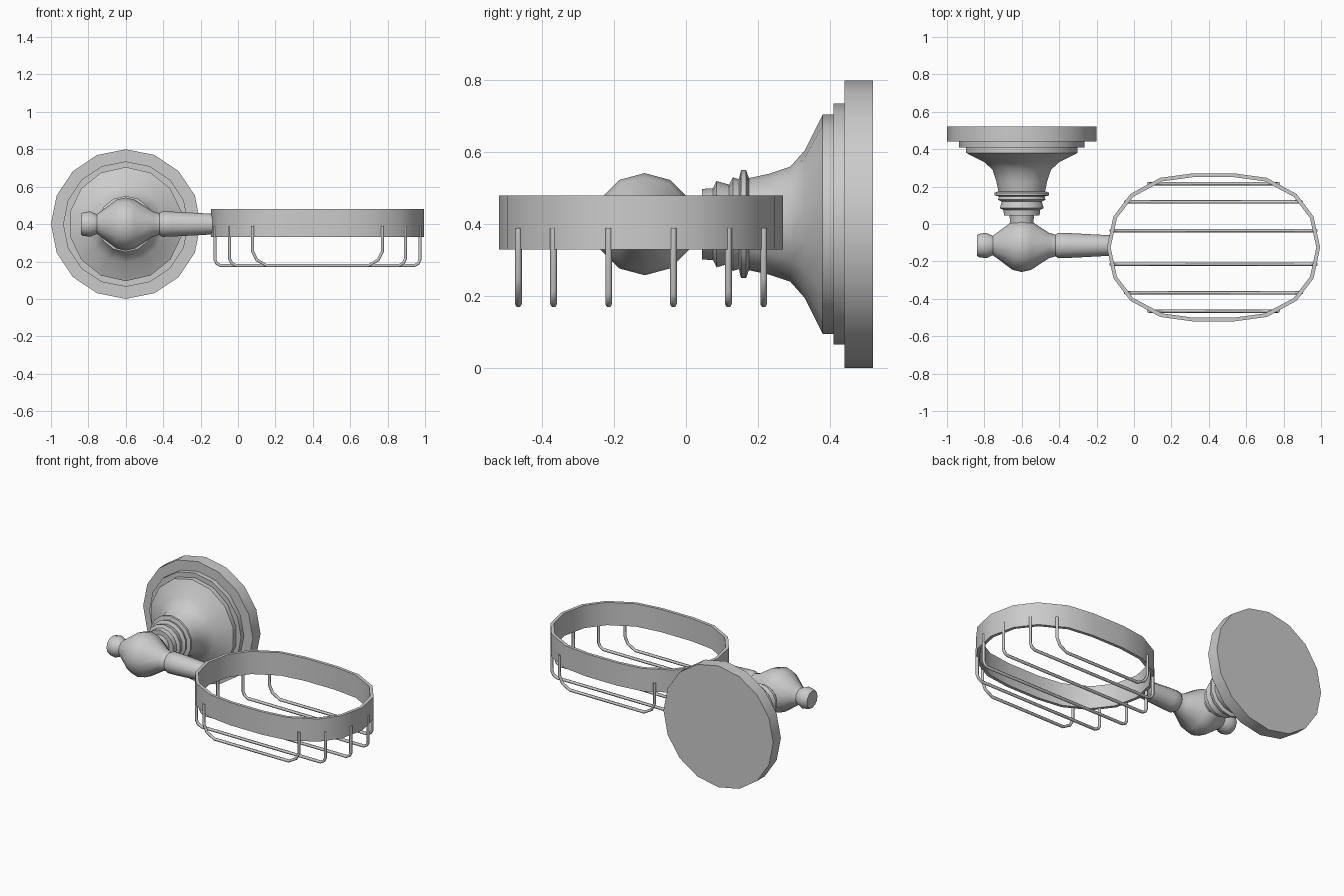
import bpy, bmesh, math
from mathutils import Vector

if "Cube" in bpy.data.objects:
    bpy.data.objects.remove(bpy.data.objects["Cube"])

PLATE_X, BAR_Y, MID_Z = -0.6, -0.115, 0.4
RING_X, RING_Y = 0.425, -0.125


def finish(bm, name, angle=42):
    bmesh.ops.recalc_face_normals(bm, faces=bm.faces[:])
    me = bpy.data.meshes.new(name)
    bm.to_mesh(me)
    bm.free()
    ob = bpy.data.objects.new(name, me)
    bpy.context.collection.objects.link(ob)
    bpy.ops.object.select_all(action='DESELECT')
    ob.select_set(True)
    bpy.context.view_layer.objects.active = ob
    bpy.ops.object.shade_smooth_by_angle(angle=math.radians(angle))
    return ob


def loft(bm, rings, closed=False):
    """Bridge successive vertex rings; cap the ends unless closed."""
    n = len(rings[0])
    pairs = list(zip(rings, rings[1:] + rings[:1])) if closed else list(zip(rings, rings[1:]))
    for a, b in pairs:
        for i in range(n):
            j = (i + 1) % n
            bm.faces.new((a[i], a[j], b[j], b[i]))
    if not closed:
        bm.faces.new(rings[0])
        bm.faces.new(rings[-1])


def lathe(name, profile, sides, axis):
    """Turn (position, radius) pairs around the x or y axis."""
    bm = bmesh.new()
    rings = []
    for p, r in profile:
        ring = []
        for i in range(sides):
            a = 2 * math.pi * i / sides
            u, v = r * math.sin(a), r * math.cos(a)
            co = (PLATE_X + u, p, MID_Z + v) if axis == 'y' else (p, BAR_Y + u, MID_Z + v)
            ring.append(bm.verts.new(co))
        rings.append(ring)
    loft(bm, rings)
    return finish(bm, name)


# Wall plate with its two steps
lathe("wall_plate", [(0.52, 0.40), (0.44, 0.40), (0.44, 0.335), (0.41, 0.335),
                     (0.41, 0.30)], 16, 'y')

# Flared post with collar rings and neck
lathe("flared_post", [(0.415, 0.305), (0.38, 0.305), (0.33, 0.205), (0.29, 0.16),
                      (0.23, 0.14), (0.175, 0.128), (0.167, 0.15), (0.153, 0.15),
                      (0.147, 0.125), (0.13, 0.13), (0.12, 0.11), (0.085, 0.12),
                      (0.075, 0.10), (0.045, 0.098), (0.045, 0.068), (0.0, 0.062),
                      (-0.10, 0.075)], 14, 'y')

# Turned arm with finial, ball and tapered bar
lathe("turned_arm", [(-0.84, 0.055), (-0.83, 0.062), (-0.79, 0.068), (-0.755, 0.052),
                     (-0.73, 0.07), (-0.65, 0.13), (-0.60, 0.142), (-0.55, 0.13),
                     (-0.455, 0.068), (-0.42, 0.058), (-0.405, 0.068), (-0.36, 0.067),
                     (-0.13, 0.055)], 12, 'x')

# Oval dish band
quarter = [(0.57, 0), (0.535, 0.165), (0.445, 0.285), (0.285, 0.372), (0.115, 0.395)]
half = quarter + [(-x, y) for x, y in reversed(quarter)]
outline = half + [(x, -y) for x, y in reversed(half[1:-1])]
bm = bmesh.new()
T = 0.02
rings = []
for inset, z in ((0, 0.33), (0, 0.48), (T, 0.48), (T, 0.33)):
    sx, sy = 1 - inset / 0.57, 1 - inset / 0.395
    rings.append([bm.verts.new((RING_X + x * sx, RING_Y + y * sy, z)) for x, y in outline])
loft(bm, rings, closed=True)
finish(bm, "dish_band")


# Wire basket: U-shaped wires in mirrored pairs
def wire(name, y, h, bend):
    side = [(h, 0.39), (h, 0.178 + bend), (h - 0.3 * bend, 0.178 + 0.4 * bend),
            (h - bend, 0.178)]
    path = [(-x, z) for x, z in side] + list(reversed(side))
    bm = bmesh.new()
    pts = [Vector((RING_X + x, y, z)) for x, z in path]
    rings = []
    for i, p in enumerate(pts):
        t = (pts[min(i + 1, len(pts) - 1)] - pts[max(i - 1, 0)]).normalized()
        side_dir = Vector((0, 1, 0))
        up = t.cross(side_dir)
        rings.append([bm.verts.new(p + 0.0095 * (math.cos(a) * side_dir + math.sin(a) * up))
                      for a in (math.pi * k / 3 for k in range(6))])
    loft(bm, rings)
    finish(bm, name, 65)


for k, (dy, h, bend) in enumerate(((0.09, 0.548, 0.03), (0.243, 0.47, 0.035),
                                   (0.341, 0.347, 0.075))):
    wire(f"basket_wire_back_{k}", RING_Y + dy, h, bend)
    wire(f"basket_wire_front_{k}", RING_Y - dy, h, bend)
